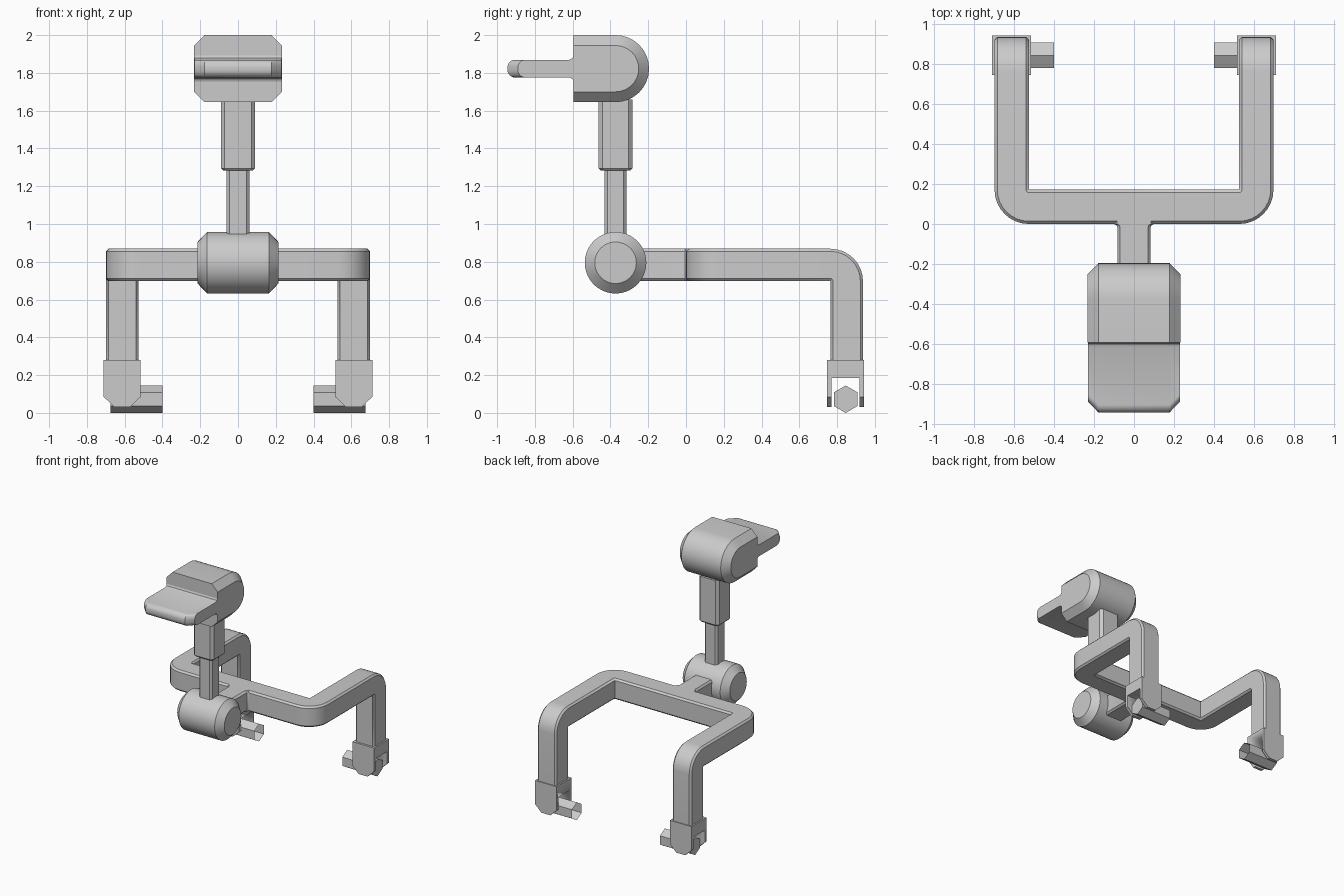
import bpy, bmesh
from math import sin, cos, pi, radians
from mathutils import Vector

if "Cube" in bpy.data.objects:
    bpy.data.objects.remove(bpy.data.objects["Cube"])


def loft(name, rings, cap_start=True, cap_end=True, mirror=False):
    """Skin a list of equal-length rings into a mesh object."""
    bm = bmesh.new()
    rows = [[bm.verts.new(p) for p in r] for r in rings]
    n = len(rows[0])
    for a, b in zip(rows, rows[1:]):
        for i in range(n):
            j = (i + 1) % n
            bm.faces.new((a[i], a[j], b[j], b[i]))
    if cap_start:
        bm.faces.new(rows[0][::-1])
    if cap_end:
        bm.faces.new(rows[-1])
    bmesh.ops.remove_doubles(bm, verts=bm.verts, dist=1e-4)
    bmesh.ops.recalc_face_normals(bm, faces=bm.faces)
    me = bpy.data.meshes.new(name)
    bm.to_mesh(me)
    bm.free()
    ob = bpy.data.objects.new(name, me)
    bpy.context.collection.objects.link(ob)
    bpy.ops.object.select_all(action='DESELECT')
    ob.select_set(True)
    bpy.context.view_layer.objects.active = ob
    bpy.ops.object.shade_smooth_by_angle(angle=radians(30))
    if mirror:
        ob.modifiers.new("Mirror", 'MIRROR')
    return ob


def octagon(hx, hy, c):
    """Rectangle outline with chamfered corners."""
    return [(hx, -hy + c), (hx, hy - c), (hx - c, hy), (-hx + c, hy),
            (-hx, hy - c), (-hx, -hy + c), (-hx + c, -hy), (hx - c, -hy)]


def at_x(x, pts):
    return [(x, y, z) for y, z in pts]


def at_z(z, pts, y0=0.0):
    return [(x, y + y0, z) for x, y in pts]


YC = -0.373        # column axis
HEAD_Z = 1.8225

# Head: D-shaped block with chamfered ends
def d_shape(r):
    arc = [(YC + r * cos(t), HEAD_Z + r * sin(t))
           for t in (-pi / 2 + pi * i / 16 for i in range(17))]
    return [(-0.595, HEAD_Z - r)] + arc + [(-0.595, HEAD_Z + r)]

big, small = d_shape(0.1775), d_shape(0.1225)
loft("head", [at_x(-0.232, small), at_x(-0.178, big),
              at_x(0.178, big), at_x(0.232, small)])

# Paddle: thin plate with rounded nose and a small fillet at the head
def paddle(shift):
    h, r, y0 = 0.047, 0.04, -0.945 + shift
    top = [(-0.58, h + 0.022), (-0.595, h + 0.022), (-0.601, h + 0.008), (-0.617, h)]
    top += [(y0 + r - r * sin(t), h - r + r * cos(t))
            for t in (pi / 2 * i / 6 for i in range(7))]
    outline = top + [(y, -z) for y, z in reversed(top)]
    return [(y, z + HEAD_Z) for y, z in outline]

loft("paddle", [at_x(-0.23, paddle(0.055)), at_x(-0.178, paddle(0)),
                at_x(0.178, paddle(0)), at_x(0.23, paddle(0.055))])

# Two-stage column
loft("upper_column", [at_z(1.282, octagon(0.078, 0.076, 0.018), YC),
                      at_z(1.295, octagon(0.091, 0.089, 0.02), YC),
                      at_z(1.66, octagon(0.091, 0.089, 0.02), YC)])
loft("lower_column", [at_z(0.9, octagon(0.06, 0.058, 0.016), YC),
                      at_z(1.29, octagon(0.06, 0.058, 0.016), YC)])

# Pivot barrel
def circle(r, n, cy, cz):
    return [(cy + r * sin(2 * pi * i / n), cz + r * cos(2 * pi * i / n)) for i in range(n)]

loft("pivot_barrel", [at_x(x, circle(r, 40, YC, 0.795)) for x, r in
                      ((-0.214, 0.11), (-0.163, 0.163), (0.163, 0.163), (0.214, 0.11))])

# Arm between barrel and frame, flared where it meets the frame
W, C = 0.172, 0.014
ZC = 0.783
arm = [(0.083, -0.3), (0.083, -0.018), (0.088, -0.006), (0.1, 0.0), (0.1, 0.015)]
loft("barrel_arm", [[(x, y, ZC + z) for x, z in octagon(hx, W / 2, C)]
                    for hx, y in arm])

# Frame: chamfered square tube swept around sharp inner corners
sec = octagon(W / 2, W / 2, C)
X, Y, Z = Vector((1, 0, 0)), Vector((0, 1, 0)), Vector((0, 0, 1))
XI = 0.527

def flat_ring(p, t):
    d = X * sin(t) - Y * cos(t)
    return [p + d * (a + W / 2) + Z * b for a, b in sec]

def drop_ring(p, t):
    d = Z * cos(t) + Y * sin(t)
    return [p + d * (b + W / 2) + X * a for a, b in sec]

steps = [pi / 2 * i / 8 for i in range(9)]
bend = Vector((XI, W, ZC))
knee = Vector((XI + W / 2, 0.765, ZC - W / 2))
rings = [flat_ring(Vector((0, W, ZC)), 0)]
rings += [flat_ring(bend, t) for t in steps]
rings += [drop_ring(knee, t) for t in steps]
rings += [drop_ring(Vector((knee.x, knee.y, 0.25)), pi / 2)]
loft("frame", rings, cap_start=False, mirror=True)

# Foot clamps: chamfered blocks with a slot for the pin
CX, CY = 0.613, 0.8455
prof = [(-0.098, 0.28), (-0.098, 0.085), (-0.04, 0.03),
        (0.04, 0.03), (0.098, 0.085), (0.098, 0.28)]
clamp = loft("foot_clamp", [[(CX + x, CY + y, z) for x, z in prof] for y in (-0.098, 0.098)])
cutter = loft("slot_cutter", [at_x(x, [(CY - 0.074, -0.1), (CY + 0.074, -0.1),
                                       (CY + 0.074, 0.185), (CY - 0.074, 0.185)])
                              for x in (0.4, 0.8)])
cutter.hide_render = True
cut = clamp.modifiers.new("Slot", 'BOOLEAN')
cut.operation, cut.object, cut.solver = 'DIFFERENCE', cutter, 'EXACT'
bpy.ops.object.select_all(action='DESELECT')
clamp.select_set(True)
bpy.context.view_layer.objects.active = clamp
bpy.ops.object.modifier_apply(modifier=cut.name)
bpy.data.objects.remove(cutter)
clamp.modifiers.new("Mirror", 'MIRROR')

# Hexagonal foot pins, open at the inner end
loft("foot_pin", [at_x(x, circle(0.0725, 6, CY, 0.0725)) for x in (0.40, 0.675)],
     cap_start=False, mirror=True)
